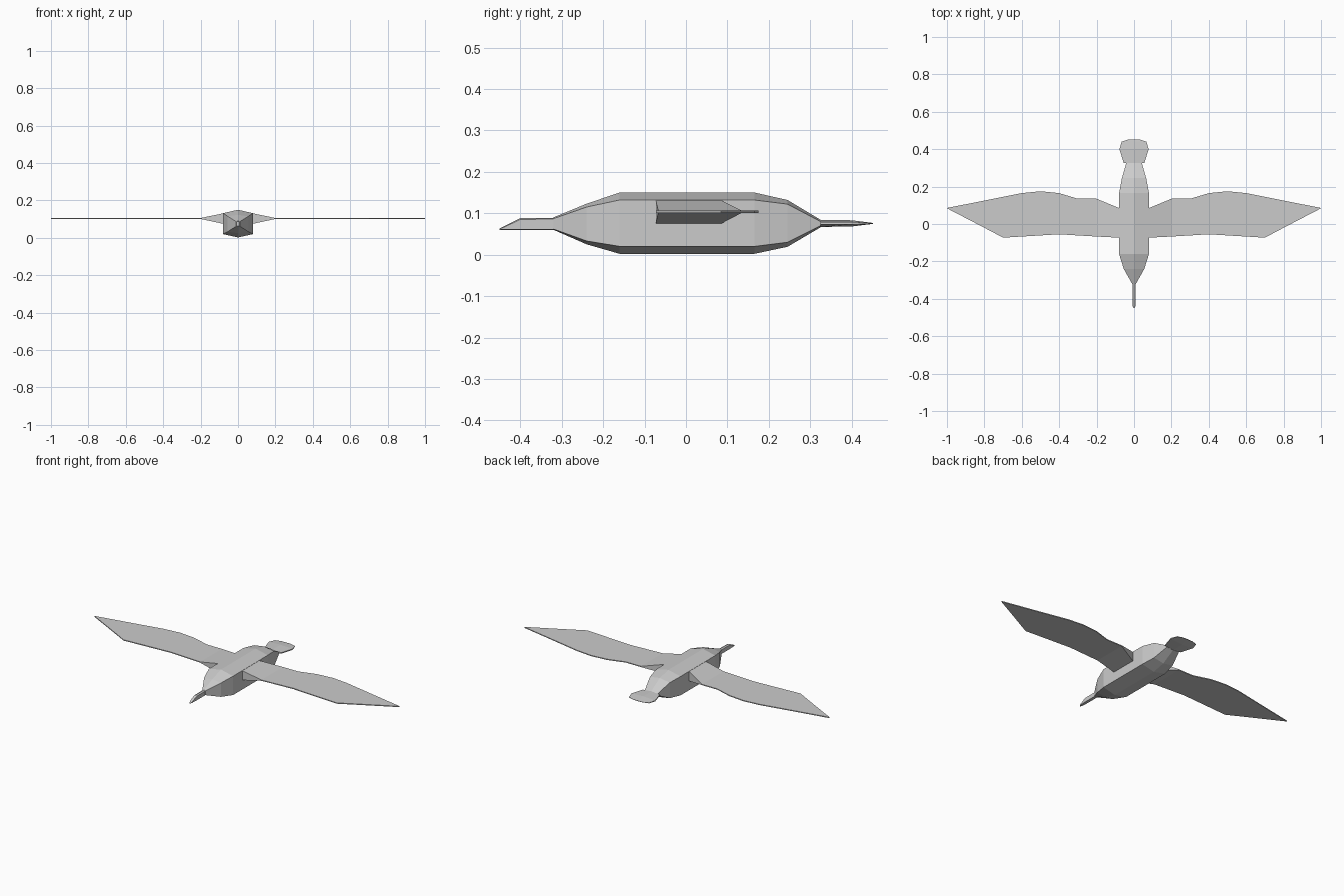
import bpy, bmesh

grey = bpy.data.materials.new("plumage grey")
grey.diffuse_color = (0.6, 0.6, 0.6, 1)


def loft(name, rings, mirror=False):
    """Skin a list of equal-length rings, cap both ends, optionally mirror in x."""
    bm = bmesh.new()
    loops = [[bm.verts.new(p) for p in ring] for ring in rings]
    for a, b in zip(loops, loops[1:]):
        n = len(a)
        for i in range(n):
            j = (i + 1) % n
            bm.faces.new((a[i], a[j], b[j], b[i]))
    bm.faces.new(loops[0])
    bm.faces.new(loops[-1])
    if mirror:
        dup = bmesh.ops.duplicate(bm, geom=bm.verts[:] + bm.edges[:] + bm.faces[:])
        for v in dup["geom"]:
            if isinstance(v, bmesh.types.BMVert):
                v.co.x = -v.co.x
    bmesh.ops.remove_doubles(bm, verts=bm.verts, dist=1e-5)
    bmesh.ops.recalc_face_normals(bm, faces=bm.faces)
    mesh = bpy.data.meshes.new(name)
    bm.to_mesh(mesh)
    bm.free()
    mesh.materials.append(grey)
    obj = bpy.data.objects.new(name, mesh)
    bpy.context.collection.objects.link(obj)
    return obj


def hexagon(y, w, bottom, low, high, top):
    """Upright six-sided section with a ridge above and a keel below."""
    return [(0, y, bottom), (w, y, low), (w, y, high),
            (0, y, top), (-w, y, high), (-w, y, low)]


# Body: long hexagonal hull tapering to both ends
loft("body", [hexagon(*s) for s in (
    (-0.32, 0.010, 0.060, 0.062, 0.087, 0.090),
    (-0.24, 0.055, 0.025, 0.033, 0.115, 0.123),
    (-0.16, 0.080, 0.002, 0.020, 0.132, 0.150),
    (0.165, 0.080, 0.002, 0.020, 0.132, 0.150),
    (0.245, 0.065, 0.019, 0.030, 0.122, 0.132),
    (0.325, 0.042, 0.066, 0.070, 0.080, 0.084))])

# Beak: slim bar with a sloping tip
loft("beak", [hexagon(*s) for s in (
    (-0.32, 0.009, 0.060, 0.061, 0.086, 0.089),
    (-0.40, 0.009, 0.060, 0.061, 0.085, 0.088),
    (-0.44, 0.007, 0.060, 0.061, 0.066, 0.068),
    (-0.45, 0.003, 0.060, 0.0605, 0.062, 0.063))])

# Tail: flat rounded fan
loft("tail", [hexagon(*s) for s in (
    (0.325, 0.055, 0.067, 0.073, 0.079, 0.084),
    (0.400, 0.078, 0.068, 0.073, 0.079, 0.083),
    (0.440, 0.066, 0.073, 0.074, 0.077, 0.078),
    (0.452, 0.030, 0.074, 0.0745, 0.076, 0.0765))])

# Wings: x, front y, back y, underside z, top z
stations = (
    (0.079, -0.073, 0.085, 0.075, 0.131),
    (0.20, -0.067, 0.135, 0.101, 0.106),
    (0.30, -0.061, 0.135, 0.101, 0.106),
    (0.40, -0.055, 0.165, 0.101, 0.106),
    (0.50, -0.061, 0.175, 0.101, 0.106),
    (0.60, -0.067, 0.165, 0.101, 0.106),
    (0.70, -0.073, 0.145, 0.101, 0.106),
    (0.80, -0.020, 0.125, 0.101, 0.106),
    (1.00, 0.084, 0.086, 0.101, 0.106))
loft("wings", [[(x, f, lo), (x, b, lo), (x, b, hi), (x, f, hi)]
               for x, f, b, lo, hi in stations], mirror=True)
